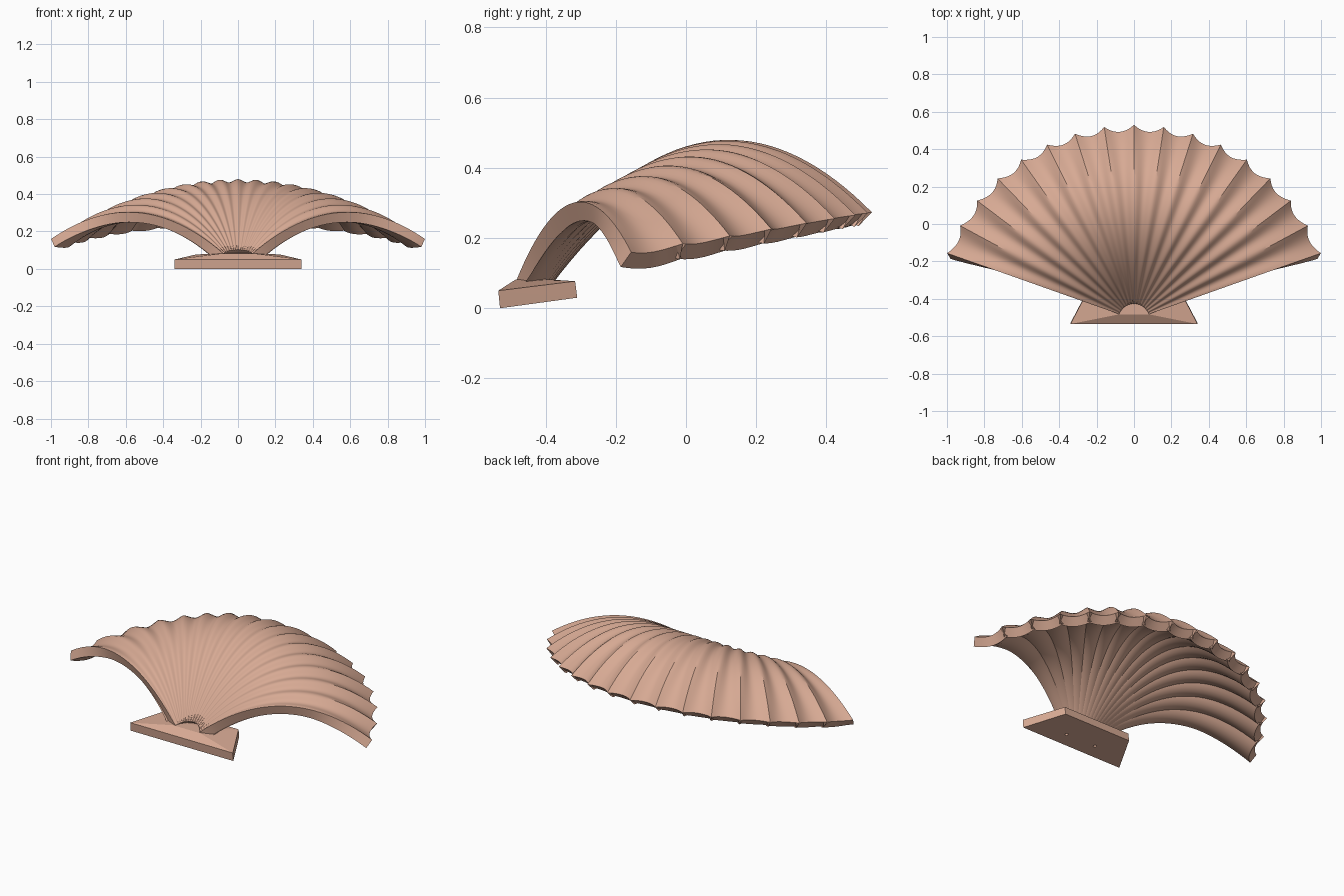
import bpy, bmesh, math
from math import sin, cos, pi, radians
from mathutils import Vector

cube = bpy.data.objects.get("Cube")
if cube:
    bpy.data.objects.remove(cube)

clay = bpy.data.materials.new("pink clay")
clay.use_nodes = True
COLOUR = (0.68, 0.40, 0.295, 1)
clay.diffuse_color = COLOUR
clay.node_tree.nodes["Principled BSDF"].inputs["Base Color"].default_value = COLOUR


def add_object(name, bm):
    bmesh.ops.recalc_face_normals(bm, faces=bm.faces)
    mesh = bpy.data.meshes.new(name)
    bm.to_mesh(mesh)
    bm.free()
    obj = bpy.data.objects.new(name, mesh)
    bpy.context.collection.objects.link(obj)
    mesh.materials.append(clay)
    return obj


def activate(obj):
    bpy.ops.object.select_all(action='DESELECT')
    obj.select_set(True)
    bpy.context.view_layer.objects.active = obj


# Fan layout: scallops between ribs, spread about a hinge point
SCALLOPS, STEPS, RINGS = 16, 10, 36
START = radians(19.5)
SWEEP = pi - 2 * START
HINGE_Y = -0.51
INNER = 0.083
THICKNESS = 0.055


def arch(angle, t, trim=0.0):
    """Smooth arched surface; t runs from the hinge to the rim."""
    u = (sin(angle) - sin(START)) / (1 - sin(START))
    outer = 1.06 - 0.02 * u
    r = INNER + (outer - trim - INNER) * t
    s = (r - INNER) / (outer - INNER)
    low = 0.082 + 0.022 * u
    high = 0.16 + 0.165 * (outer * sin(angle) - 0.355)
    rise = (0.18 + 0.105 * u) * 4 * s * (1 - s)
    return Vector((r * cos(angle), HINGE_Y + r * sin(angle), low + (high - low) * s + rise))


def ribbed(i, j):
    """Arch pushed inward between the ribs, with creases sharpening at the rim."""
    phase = (i % STEPS) / STEPS
    angle = START + SWEEP * i / (SCALLOPS * STEPS)
    t = j / RINGS
    bowl = 4 * phase * (1 - phase)
    wave = sin(pi * phase) ** 2
    k = min(1, max(0, (t - 0.65) / 0.35))
    depth = (0.003 + 0.024 * t) * (wave + (bowl - wave) * k)
    trim = 0.016 * bowl
    e = 0.001
    p = arch(angle, t, trim)
    along = arch(angle, t + e, trim) - arch(angle, t - e, trim)
    across = arch(angle + e, t) - arch(angle - e, t)
    return p - along.cross(across).normalized() * depth


# Shell
bm = bmesh.new()
grid = [[bm.verts.new(ribbed(i, j)) for j in range(RINGS + 1)]
        for i in range(SCALLOPS * STEPS + 1)]
for a, b in zip(grid, grid[1:]):
    for j in range(RINGS):
        bm.faces.new((a[j], a[j + 1], b[j + 1], b[j]))
if sum(f.normal.z for f in bm.faces) < 0:
    bmesh.ops.reverse_faces(bm, faces=bm.faces)
shell = add_object("scallop_shell", bm)
if sum(p.normal.z for p in shell.data.polygons) < 0:
    shell.data.flip_normals()
activate(shell)
solid = shell.modifiers.new("thickness", 'SOLIDIFY')
solid.thickness = THICKNESS
solid.offset = -1
bpy.ops.object.modifier_apply(modifier=solid.name)
bpy.ops.object.shade_smooth_by_angle(angle=radians(30))

# Base plate: tilted trapezoid with a slightly crowned top under the hinge
bm = bmesh.new()
for side in (-1, 1):
    for x, y, z in ((0.34, -0.53, 0), (0.225, -0.31, 0.03),
                    (0.34, -0.535, 0.05), (0.225, -0.316, 0.077),
                    (0.09, -0.485, 0.082), (0.09, -0.42, 0.084)):
        bm.verts.new((side * x, y, z))
bmesh.ops.convex_hull(bm, input=bm.verts)
plate = add_object("base_plate", bm)

# Two small screw holes in the underside
for side, word in ((-1, "right"), (1, "left")):
    bm = bmesh.new()
    bmesh.ops.create_cone(bm, cap_ends=True, segments=16, radius1=0.009,
                          radius2=0.009, depth=0.06)
    cutter = add_object(word + "_hole_cutter", bm)
    cutter.location = (side * 0.1, -0.45, 0.01)
    cutter.hide_render = True
    bpy.context.view_layer.update()
    activate(plate)
    cut = plate.modifiers.new("hole", 'BOOLEAN')
    cut.operation = 'DIFFERENCE'
    cut.object = cutter
    bpy.ops.object.modifier_apply(modifier=cut.name)
    bpy.data.objects.remove(cutter)
